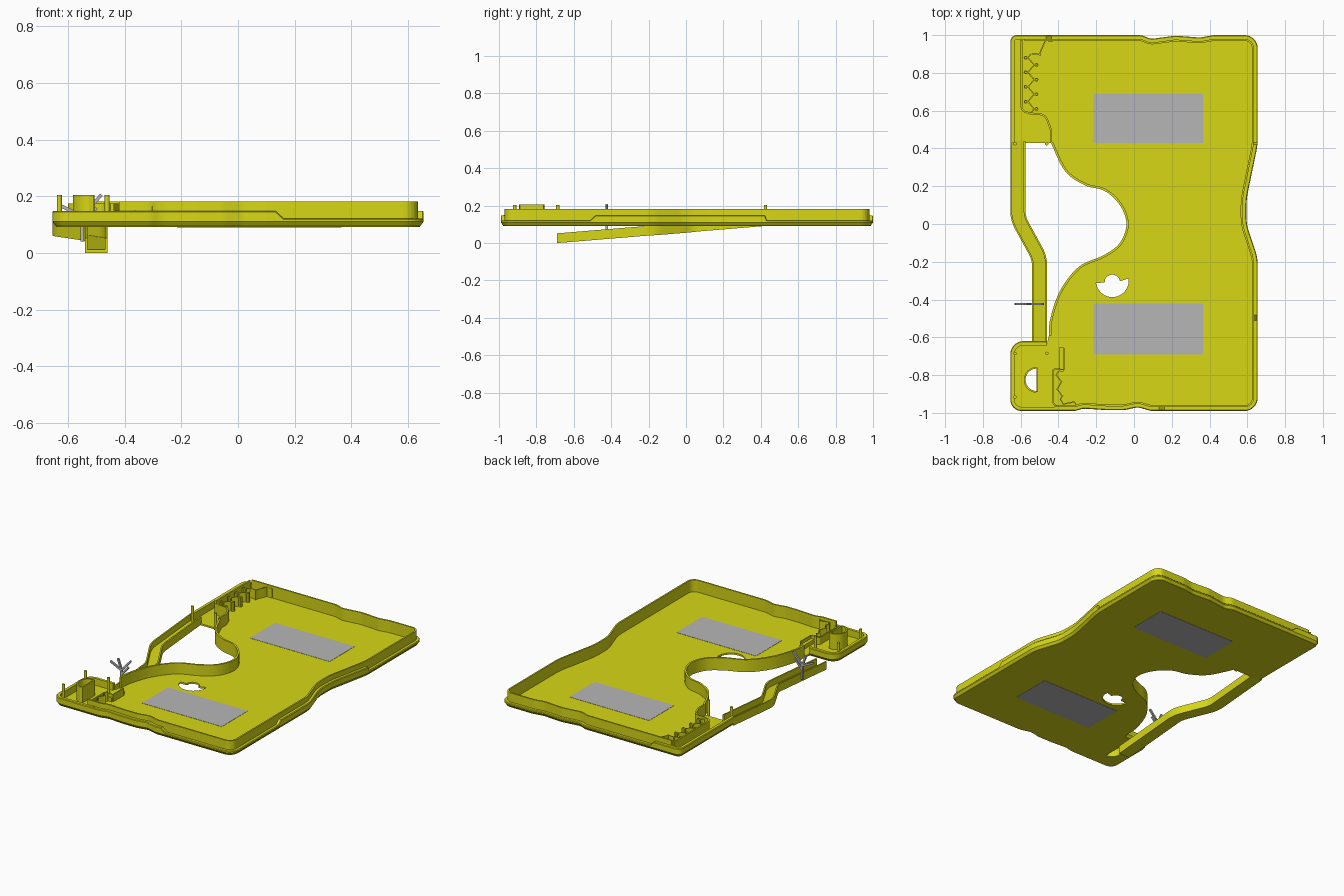
import bpy, bmesh, math
from mathutils import Vector

if "Cube" in bpy.data.objects:
    bpy.data.objects.remove(bpy.data.objects["Cube"])

def material(name, col):
    m = bpy.data.materials.new(name)
    m.diffuse_color = (*col, 1)
    m.use_nodes = True
    m.node_tree.nodes["Principled BSDF"].inputs["Base Color"].default_value = m.diffuse_color
    return m

YELLOW = material("yellow plastic", (0.68, 0.68, 0.008))
GREY = material("grey", (0.47, 0.47, 0.47))

def finish(name, bm, mat):
    bmesh.ops.recalc_face_normals(bm, faces=bm.faces)
    me = bpy.data.meshes.new(name)
    bm.to_mesh(me)
    bm.free()
    me.materials.append(mat)
    ob = bpy.data.objects.new(name, me)
    bpy.context.collection.objects.link(ob)
    return ob

def resample(pts, step=0.03):
    out = []
    for a, b in zip(pts, pts[1:]):
        n = max(1, math.ceil((b - a).length / step))
        out += [a.lerp(b, i / n) for i in range(n)]
    return out + [pts[-1]]

def fillet(corners, seg=8):
    """Open path through (x, y, radius) corners, rounded and resampled."""
    c = [(Vector(p[:2]), p[2] if len(p) > 2 else 0) for p in corners]
    out = [c[0][0]]
    for (a, _), (p, r), (b, _) in zip(c, c[1:], c[2:]):
        u, v = (a - p), (b - p)
        ang = u.angle(v)
        t = min(r / math.tan(ang / 2), 0.48 * u.length, 0.48 * v.length) if r and ang < 3.13 else 0
        if t < 1e-4:
            out.append(p)
            continue
        s, e = p + u.normalized() * t, p + v.normalized() * t
        rr = t * math.tan(ang / 2)
        cen = p + (u.normalized() + v.normalized()).normalized() * (rr / math.sin(ang / 2))
        d0, sweep_a = s - cen, (s - cen).angle_signed(e - cen)
        for i in range(seg + 1):
            w = -sweep_a * i / seg
            out.append(cen + Vector((d0.x * math.cos(w) - d0.y * math.sin(w),
                                     d0.x * math.sin(w) + d0.y * math.cos(w))))
    return resample(out + [c[-1][0]])

def spline(pts, seg=8):
    """Smooth open path through the given points."""
    p = [Vector(q) for q in pts]
    p = [p[0]] + p + [p[-1]]
    out = []
    for a, b, c, d in zip(p, p[1:], p[2:], p[3:]):
        for i in range(seg):
            t = i / seg
            out.append(0.5 * (2 * b + (c - a) * t + (2 * a - 5 * b + 4 * c - d) * t * t
                              + (3 * b - a - 3 * c + d) * t ** 3))
    return out + [p[-1]]

def normals(pts, closed=False):
    n = len(pts)
    res = []
    for i in range(n):
        a = pts[i - 1] if closed or i else pts[0]
        b = pts[(i + 1) % n] if closed or i < n - 1 else pts[-1]
        d = (b - a).normalized()
        res.append(Vector((d.y, -d.x)))
    return res

def offset(pts, d):
    return [p + n * d for p, n in zip(pts, normals(pts))]

def sweep(name, pts, section, mat=YELLOW, closed=False):
    """Sweep a closed (offset, z) section along a flat path."""
    bm = bmesh.new()
    rings = [[bm.verts.new((p.x + n.x * o, p.y + n.y * o, z)) for o, z in section(p)]
             for p, n in zip(pts, normals(pts, closed))]
    k = len(rings[0])
    for a, b in zip(rings, rings[1:] + (rings[:1] if closed else [])):
        for i in range(k):
            bm.faces.new((a[i], a[(i + 1) % k], b[(i + 1) % k], b[i]))
    if not closed:
        bm.faces.new(rings[0])
        bm.faces.new(rings[-1])
    return finish(name, bm, mat)

def band(o0, o1, z0, z1):
    return lambda p: [(o0, z0), (o1, z0), (o1, z1), (o0, z1)]

def plate(name, loops, z0, z1, mat=YELLOW):
    """Flat slab; every loop after the first is a hole."""
    bm = bmesh.new()
    for loop in loops:
        vs = [bm.verts.new((p[0], p[1], z0)) for p in loop]
        for a, b in zip(vs, vs[1:] + vs[:1]):
            bm.edges.new((a, b))
    bmesh.ops.triangle_fill(bm, edges=bm.edges[:], use_beauty=True, normal=(0, 0, 1))
    ext = bmesh.ops.extrude_face_region(bm, geom=bm.faces[:])
    bmesh.ops.translate(bm, vec=(0, 0, z1 - z0),
                        verts=[g for g in ext["geom"] if isinstance(g, bmesh.types.BMVert)])
    return finish(name, bm, mat)

def rect(x0, x1, y0, y1):
    return [(x0, y0), (x1, y0), (x1, y1), (x0, y1)]

def arc(cx, cy, r, a0, a1, n=20):
    return [Vector((cx + r * math.cos(math.radians(a0 + (a1 - a0) * i / n)),
                    cy + r * math.sin(math.radians(a0 + (a1 - a0) * i / n)))) for i in range(n + 1)]

# Outline of the tray, counter-clockwise from the corner pod
pod = [(-.46, -.62), (-.655, -.62, .07), (-.655, -.99, .06)]
main = [(-.42, -.99), (-.31, -.99, .1), (-.27, -.977, .1), (-.15, -.985, .1), (-.05, -.985, .1),
        (.02, -.97, .05), (.09, -.99, .1), (.655, -.99, .07), (.655, -.18, .25), (.595, .0, .25),
        (.595, .13, .4), (.655, .42, .4), (.655, 1, .07), (.42, 1, .1), (.35, .987, .1),
        (.22, .997, .1), (.09, .98, .05), (.04, 1, .1), (-.58, 1)]
left = [(-.655, 1, .06), (-.655, .43)]
rim_path = fillet(pod + main + left)
bay = spline([(-.44, .43), (-.365, .28), (-.26, .205), (-.155, .175), (-.075, .1), (-.04, 0),
              (-.075, -.1), (-.16, -.165), (-.29, -.225), (-.39, -.35), (-.443, -.5), (-.45, -.59)])

# Floor with the two cut-outs
d_hole = arc(-.515, -.825, .06, 90, 270)
moon = (arc(-.115, -.3, .087, 188, 368) + [Vector((-.075, -.303))]
        + arc(-.115, -.31, .042, 10, 170, 12)[1:-1] + [Vector((-.155, -.31))])
plate("tray_floor", [offset(rim_path, -.012) + bay, d_hole, moon], .092, .103)

# Outer rim, raised on some stretches
def rim(p):
    tall = (p.x < .15 and p.y < -.9) or (p.x > .5 and -.5 < p.y < .43) or p.x < -.44
    h = .148 if tall else .122
    return [(-.022, .092), (-.014, .092), (0, .11), (0, h - .004), (-.004, h), (-.022, h)]
sweep("outer_rim", rim_path, rim)

# Tall inner walls
sweep("inner_wall", fillet(main), band(-.03, -.02, .1, .181))
sweep("bay_wall", bay, band(-.012, 0, .092, .174))
sweep("upper_left_wall", fillet([(-.595, .975), (-.595, .6, .03), (-.55, .585, .03),
                                 (-.47, .58, .05), (-.44, .5, .05), (-.44, .43)]),
      band(-.005, .005, .1, .175))
sweep("lower_left_wall", fillet([(-.37, -.66), (-.37, -.77), (-.43, -.77, .01),
                                 (-.43, -.96, .03), (-.36, -.972)]), band(-.004, .004, .1, .15))
plate("small_rib", [rect(-.395, -.372, -.78, -.65)], .1, .13)

# Scalloped ribs
def scallops(name, a, b, waves, amp):
    a, b = Vector(a), Vector(b)
    d = b - a
    n, u = Vector((d.y, -d.x)).normalized(), d.normalized()
    pts = []
    for i in range(waves * 16 + 1):
        t = 2 * math.pi * i / 16
        pts.append(a + d * (i / (waves * 16)) + n * amp * math.sin(t) + u * amp * .45 * math.sin(2 * t))
    sweep(name, pts, band(-.003, .003, .1, .165))

scallops("upper_scalloped_rib", (-.545, .59), (-.545, .9), 4, .036)
scallops("corner_scalloped_rib", (-.54, .9), (-.43, .97), 1, .03)
scallops("lower_scalloped_rib", (-.4, -.78), (-.39, -.93), 2, .016)
scallops("lower_corner_rib", (-.39, -.93), (-.3, -.965), 1, .02)

# Drooping arm, a shallow channel
def arm(p):
    z = .092 * (p.y + .69) / 1.12
    return [(-.04, z), (.04, z), (.04, z + .052), (.031, z + .052), (.031, z + .012),
            (-.031, z + .012), (-.031, z + .052), (-.04, z + .052)]
sweep("drooping_arm", fillet([(-.615, .44), (-.615, .03, .16), (-.5, -.18, .16), (-.5, -.69)]), arm)

# Half-round tower around the small hole
sweep("half_round_tower", resample(d_hole + d_hole[:1])[:-1], band(-.001, .008, .092, .205), closed=True)

# Locating pins
for i, (x, y) in enumerate([(-.63, .425), (-.462, .425), (-.63, -.685), (-.462, -.685), (-.63, -.915)]):
    plate(f"pin_{i + 1}", [arc(x, y, .009, 0, 330, 11)], .095, .204)

# Grey labels let into the floor, seen from both sides
for name, y0, y1 in (("rear_label", .43, .69), ("front_label", -.69, -.42)):
    plate(name, [rect(-.215, .365, y0, y1)], .0905, .1045, GREY)

# Thin forked clip standing on the arm
for i, (x0, z0, x1, z1) in enumerate([(-.55, .04, -.55, .14), (-.55, .13, -.63, .168),
                                      (-.55, .13, -.482, .205), (-.55, .13, -.575, .2),
                                      (-.55, .1, -.5, .16)]):
    a, b = Vector((x0, z0)), Vector((x1, z1))
    d = (b - a).normalized() * .006
    bm = bmesh.new()
    q = [(a.x - d.y, a.y + d.x), (a.x + d.y, a.y - d.x), (b.x + d.y, b.y - d.x), (b.x - d.y, b.y + d.x)]
    rings = [[bm.verts.new((x, y, z)) for x, z in q] for y in (-.43, -.418)]
    bm.faces.new(rings[0])
    bm.faces.new(rings[1])
    for j in range(4):
        k = (j + 1) % 4
        bm.faces.new((rings[0][j], rings[0][k], rings[1][k], rings[1][j]))
    finish(f"clip_prong_{i + 1}", bm, GREY)
